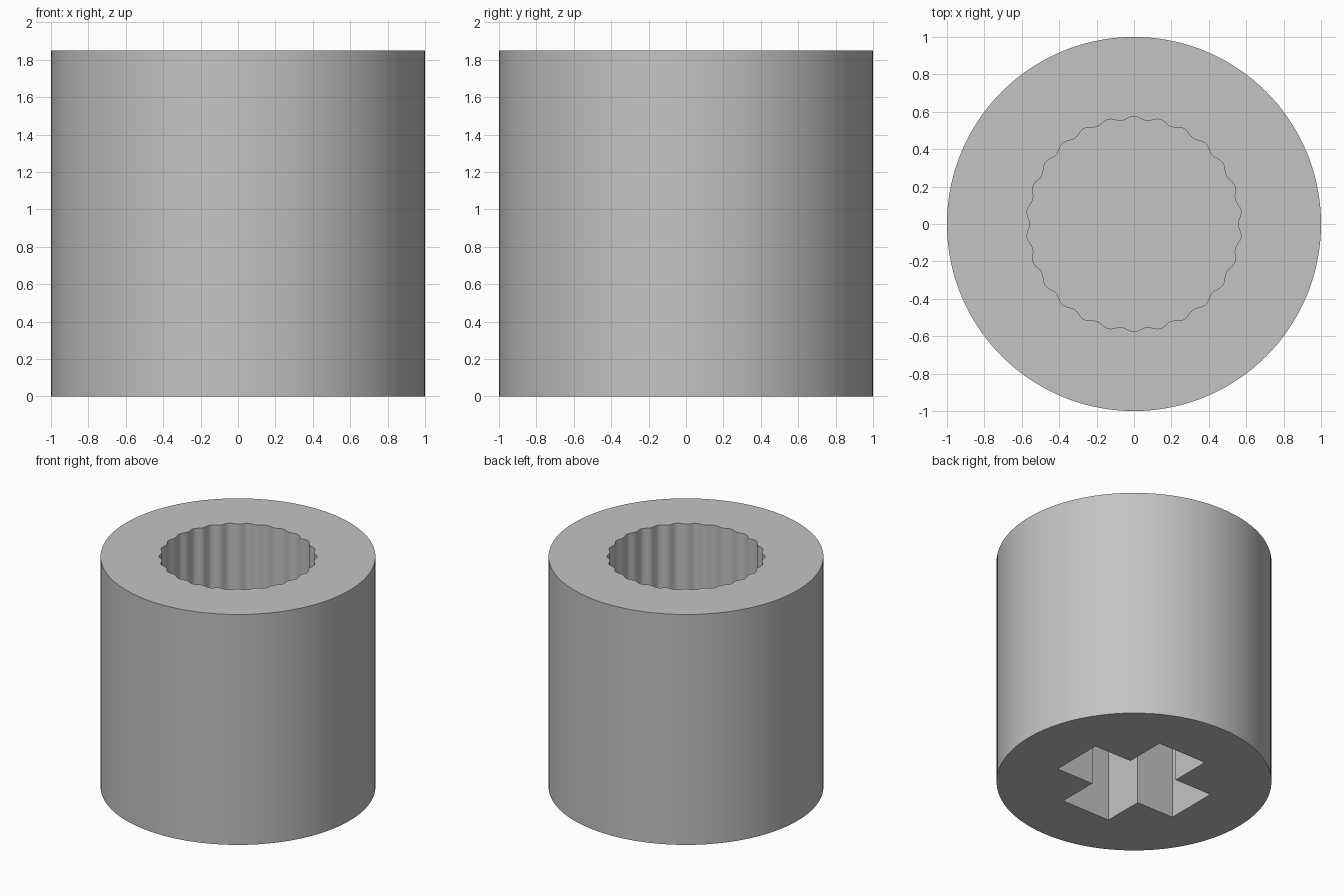
import bpy
import bmesh
from math import cos, sin, pi, radians

default = bpy.data.objects.get("Cube")
if default:
    bpy.data.objects.remove(default, do_unlink=True)

HEIGHT = 1.85
SOCKET_DEPTH = 0.8
CROSS_DEPTH = 0.9
TEETH = 26
STEPS = 10  # points per tooth

grey = bpy.data.materials.new("grey plastic")
grey.use_nodes = True
colour = (0.55, 0.55, 0.55, 1)
grey.diffuse_color = colour
grey.node_tree.nodes["Principled BSDF"].inputs["Base Color"].default_value = colour


def prism(name, outline, bottom, top):
    """Extrude a closed outline straight up from bottom to top."""
    bm = bmesh.new()
    face = bm.faces.new([bm.verts.new((x, y, bottom)) for x, y in outline])
    result = bmesh.ops.extrude_face_region(bm, geom=[face])
    moved = [v for v in result["geom"] if isinstance(v, bmesh.types.BMVert)]
    bmesh.ops.translate(bm, verts=moved, vec=(0, 0, top - bottom))
    bmesh.ops.recalc_face_normals(bm, faces=bm.faces)
    mesh = bpy.data.meshes.new(name)
    bm.to_mesh(mesh)
    bm.free()
    mesh.materials.append(grey)
    obj = bpy.data.objects.new(name, mesh)
    bpy.context.collection.objects.link(obj)
    return obj


def ring(count, radius):
    """Closed outline whose radius is a function of the angle."""
    angles = [2 * pi * i / count for i in range(count)]
    return [(radius(a) * cos(a), radius(a) * sin(a)) for a in angles]


# Cylindrical body
body = prism("coupler_body", ring(144, lambda a: 1.0), 0, HEIGHT)

# Splined socket in the top, with a tooth groove at the back
socket = prism(
    "spline_socket_cutter",
    ring(TEETH * STEPS, lambda a: 0.566 + 0.01 * cos(TEETH * (a - pi / 2))),
    HEIGHT - SOCKET_DEPTH, HEIGHT + 0.1)

# Cross-shaped axle hole in the bottom: one corner group turned four times
arm, half = 0.545, 0.215
outline = []
for quarter in range(4):
    c, s = round(cos(quarter * pi / 2)), round(sin(quarter * pi / 2))
    for x, y in ((arm, -half), (arm, half), (half, half)):
        outline.append((x * c - y * s, x * s + y * c))
cross = prism("cross_hole_cutter", outline, -0.1, CROSS_DEPTH)

# Cut both holes and drop the cutters
bpy.ops.object.select_all(action="DESELECT")
body.select_set(True)
bpy.context.view_layer.objects.active = body
for cutter in (socket, cross):
    cutter.hide_render = True
    cut = body.modifiers.new(cutter.name, "BOOLEAN")
    cut.operation = "DIFFERENCE"
    cut.solver = "EXACT"
    cut.object = cutter
    bpy.ops.object.modifier_apply(modifier=cut.name)
    bpy.data.objects.remove(cutter, do_unlink=True)

bpy.ops.object.shade_smooth_by_angle(angle=radians(30))
